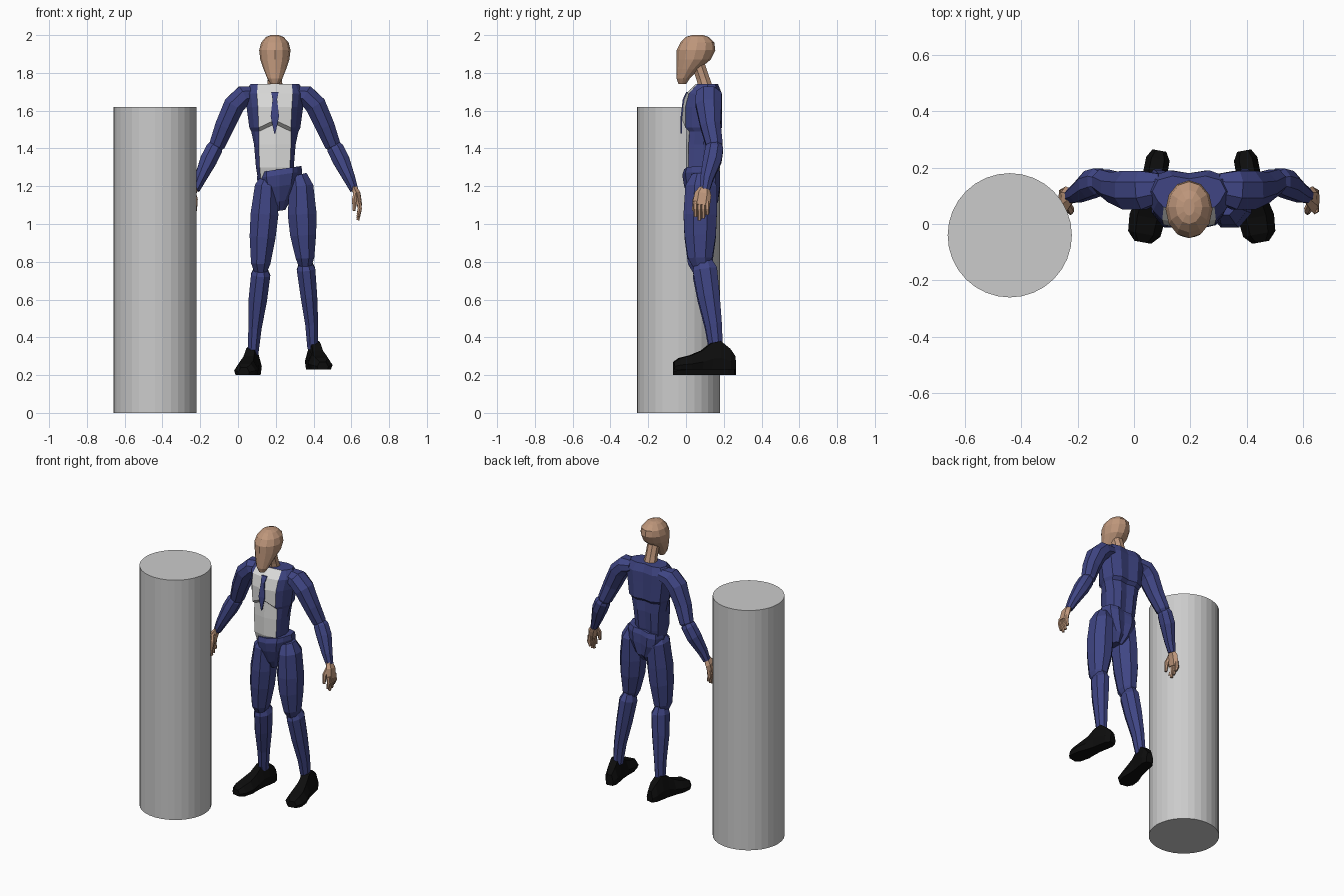
import bpy, bmesh, math
from mathutils import Vector

cube = bpy.data.objects.get("Cube")
if cube:
    bpy.data.objects.remove(cube)


def material(name, rgb):
    m = bpy.data.materials.new(name)
    m.use_nodes = True
    m.diffuse_color = (*rgb, 1)
    bsdf = next(n for n in m.node_tree.nodes if n.type == 'BSDF_PRINCIPLED')
    bsdf.inputs["Base Color"].default_value = (*rgb, 1)
    return m


BLUE = material("navy suit", (0.05, 0.06, 0.23))
SKIN = material("skin", (0.52, 0.31, 0.2))
WHITE = material("shirt white", (0.7, 0.7, 0.69))
BLACK = material("shoe black", (0.004, 0.004, 0.004))
GREY = material("pillar grey", (0.6, 0.6, 0.6))
CX = 0.195  # figure's centre line


def skin(name, rings, *mats):
    """Join equal-length rings of points into a closed flat-shaded mesh."""
    bm = bmesh.new()
    vs = [[bm.verts.new(p) for p in r] for r in rings]
    n = len(vs[0])
    for a, b in zip(vs, vs[1:]):
        for i in range(n):
            j = (i + 1) % n
            bm.faces.new((a[i], a[j], b[j], b[i]))
    bm.faces.new(vs[0][::-1])
    bm.faces.new(vs[-1])
    bmesh.ops.recalc_face_normals(bm, faces=bm.faces)
    me = bpy.data.meshes.new(name)
    bm.to_mesh(me)
    bm.free()
    for m in mats:
        me.materials.append(m)
    ob = bpy.data.objects.new(name, me)
    bpy.context.collection.objects.link(ob)
    return ob


def limb(name, path, mat, n=8):
    """Tube along (x, y, z, radius across, radius in depth) stations."""
    pts = [Vector(p[:3]) for p in path]
    rings = []
    for k, p in enumerate(path):
        t = (pts[min(k + 1, len(pts) - 1)] - pts[max(k - 1, 0)]).normalized()
        u = t.cross(Vector((0, 1, 0))).normalized()
        v = u.cross(t)
        ring = []
        for i in range(n):
            a = 2 * math.pi * (i + 0.5) / n
            ring.append(pts[k] + u * p[3] * 1.06 * math.cos(a) + v * p[4] * 1.06 * math.sin(a))
        rings.append(ring)
    return skin(name, rings, mat)


def body_ring(z, w, f, b, p, cx=CX, lift=0.0, tilt=0.0):
    """Twelve-point trunk section: half width w, front f, back b, front panel p."""
    q, d = (p + w) / 2, b - f
    half = [(p, f + 0.08 * d), (q, f + 0.25 * d), (w, f + 0.55 * d),
            (w * 0.85, b - 0.12 * d), (w * 0.45, b)]
    pts = [(0, f)] + half + [(0, b - 0.01)] + [(-x, y) for x, y in reversed(half)]
    return [(cx + x, y, z + tilt * x + (lift if i == 0 else 0)) for i, (x, y) in enumerate(pts)]


# Pillar
bpy.ops.mesh.primitive_cylinder_add(vertices=32, radius=0.22, depth=1.62, location=(-0.44, -0.04, 0.81))
pillar = bpy.context.object
pillar.name = pillar.data.name = "pillar"
pillar.data.materials.append(GREY)
bpy.ops.object.shade_smooth_by_angle(angle=math.radians(5))

# Jacket with white shirt panel down the front
torso = skin("jacket_and_shirt", [
    body_ring(1.24, 0.09, 0.02, 0.15, 0.075),
    body_ring(1.30, 0.1, 0.0, 0.16, 0.08),
    body_ring(1.42, 0.11, 0.0, 0.17, 0.085),
    body_ring(1.49, 0.125, 0.005, 0.17, 0.085, lift=0.04),
    body_ring(1.51, 0.135, -0.02, 0.19, 0.085, lift=0.04),
    body_ring(1.62, 0.15, -0.02, 0.19, 0.09),
    body_ring(1.69, 0.16, 0.0, 0.19, 0.095),
    body_ring(1.74, 0.13, 0.05, 0.17, 0.09)], BLUE, WHITE)
for face in torso.data.polygons:
    if abs(face.center.x - CX) < 0.06 and face.center.y < 0.06 and face.center.z > 1.25:
        face.material_index = 1

# Tie, a thin plate over the chest
tie_rows = [(1.70, 0.005, 0.02), (1.66, -0.013, 0.012), (1.57, -0.024, 0.022),
            (1.53, -0.025, 0.014), (1.48, -0.025, 0.003)]
skin("tie", [[(CX - w, y - 0.004, z), (CX + w, y - 0.004, z), (CX + w, y + 0.004, z),
              (CX - w, y + 0.004, z)] for z, y, w in tie_rows], BLUE)

# Hips, tilted up towards the left
skin("hips", [body_ring(z, w, f, b, p, 0.22, tilt=0.15) for z, w, f, b, p in [
    (1.07, 0.03, 0.05, 0.13, 0.015), (1.12, 0.06, 0.02, 0.17, 0.03),
    (1.20, 0.11, -0.01, 0.18, 0.06), (1.26, 0.12, -0.02, 0.18, 0.07),
    (1.29, 0.115, -0.01, 0.17, 0.07)]], BLUE)

# Neck and head
limb("neck", [(CX, 0.11, 1.70, 0.045, 0.04), (CX, 0.09, 1.77, 0.037, 0.035),
              (CX, 0.06, 1.86, 0.037, 0.035)], SKIN)
head_rows = [(1.74, -0.04, 0.0, 0.02), (1.77, -0.05, 0.02, 0.04), (1.82, -0.05, 0.07, 0.06),
             (1.87, -0.05, 0.13, 0.077), (1.92, -0.05, 0.155, 0.083), (1.96, -0.03, 0.15, 0.073),
             (1.99, 0.0, 0.12, 0.047), (2.0, 0.03, 0.09, 0.02)]
skin("head", [[(CX + w * math.sin(a), (f + b) / 2 - (b - f) / 2 * math.cos(a), z)
               for a in (2 * math.pi * i / 12 for i in range(12))]
              for z, f, b, w in head_rows], SKIN)

# Arms and hands, mirrored about the figure's centre line
for side, s in (("left", 1), ("right", -1)):
    def at(rows):
        return [(CX + s * r[0], *r[1:]) for r in rows]

    limb(side + "_upper_arm", at([
        (0.10, 0.13, 1.69, 0.04, 0.05), (0.165, 0.12, 1.68, 0.055, 0.07),
        (0.215, 0.12, 1.63, 0.057, 0.07), (0.265, 0.13, 1.52, 0.052, 0.055),
        (0.305, 0.15, 1.42, 0.043, 0.045), (0.32, 0.15, 1.39, 0.025, 0.03)]), BLUE)
    limb(side + "_forearm", at([
        (0.30, 0.15, 1.44, 0.025, 0.03), (0.32, 0.15, 1.40, 0.045, 0.048),
        (0.35, 0.14, 1.34, 0.046, 0.05), (0.395, 0.11, 1.24, 0.032, 0.035),
        (0.42, 0.10, 1.18, 0.022, 0.026)]), BLUE)
    limb(side + "_palm", at([
        (0.415, 0.10, 1.20, 0.015, 0.022), (0.435, 0.09, 1.16, 0.02, 0.042),
        (0.447, 0.08, 1.10, 0.016, 0.044)]), SKIN, 6)
    for k in range(4):
        y, z = 0.05 + 0.021 * k, (1.04, 1.02, 1.03, 1.05)[k]
        limb(f"{side}_finger_{k + 1}", at([
            (0.445, y, 1.12, 0.012, 0.012), (0.45, y, 1.08, 0.012, 0.012),
            (0.44, y, z, 0.008, 0.009)]), SKIN, 6)
    limb(side + "_thumb", at([
        (0.43, 0.07, 1.17, 0.012, 0.014), (0.42, 0.05, 1.13, 0.013, 0.014),
        (0.42, 0.04, 1.07, 0.008, 0.008)]), SKIN, 6)

# Legs
limb("right_thigh", [(0.165, 0.08, 1.26, 0.035, 0.05), (0.15, 0.08, 1.2, 0.062, 0.085),
                     (0.14, 0.075, 1.05, 0.075, 0.09), (0.13, 0.075, 0.93, 0.07, 0.085),
                     (0.12, 0.075, 0.79, 0.052, 0.066), (0.12, 0.08, 0.75, 0.035, 0.045)], BLUE)
limb("left_thigh", [(0.32, 0.08, 1.26, 0.045, 0.05), (0.335, 0.08, 1.2, 0.065, 0.085),
                    (0.34, 0.075, 1.05, 0.078, 0.09), (0.345, 0.075, 0.94, 0.07, 0.085),
                    (0.355, 0.075, 0.82, 0.05, 0.066), (0.355, 0.08, 0.78, 0.035, 0.045)], BLUE)
limb("right_shin", [(0.12, 0.09, 0.79, 0.025, 0.04), (0.12, 0.1, 0.73, 0.052, 0.066),
                    (0.105, 0.12, 0.6, 0.05, 0.06), (0.09, 0.145, 0.45, 0.036, 0.046),
                    (0.08, 0.16, 0.31, 0.028, 0.036)], BLUE)
limb("left_shin", [(0.355, 0.09, 0.82, 0.025, 0.04), (0.36, 0.1, 0.76, 0.05, 0.066),
                   (0.375, 0.12, 0.62, 0.045, 0.06), (0.39, 0.145, 0.47, 0.035, 0.046),
                   (0.395, 0.16, 0.34, 0.028, 0.036)], BLUE)

# Shoes, skinned from heel to toe: (distance, half width, height)
SHOE = [(0, 0.025, 0.07), (0.03, 0.042, 0.11), (0.08, 0.043, 0.15), (0.13, 0.043, 0.14),
        (0.18, 0.05, 0.1), (0.24, 0.064, 0.075), (0.3, 0.058, 0.06), (0.33, 0.03, 0.04)]
for name, heel, toe in (("right_shoe", Vector((0.09, 0.26, 0.2)), Vector((0.03, -0.07, 0.2))),
                        ("left_shoe", Vector((0.39, 0.26, 0.23)), Vector((0.45, -0.07, 0.23)))):
    d = (toe - heel).normalized()
    across = d.cross(Vector((0, 0, 1)))
    skin(name, [[heel + d * t + across * (w * u) + Vector((0, 0, h * v)) for u, v in
                 ((-0.85, 0), (-1, 0.4), (-0.55, 1), (0.55, 1), (1, 0.4), (0.85, 0))]
                for t, w, h in SHOE], BLACK)
